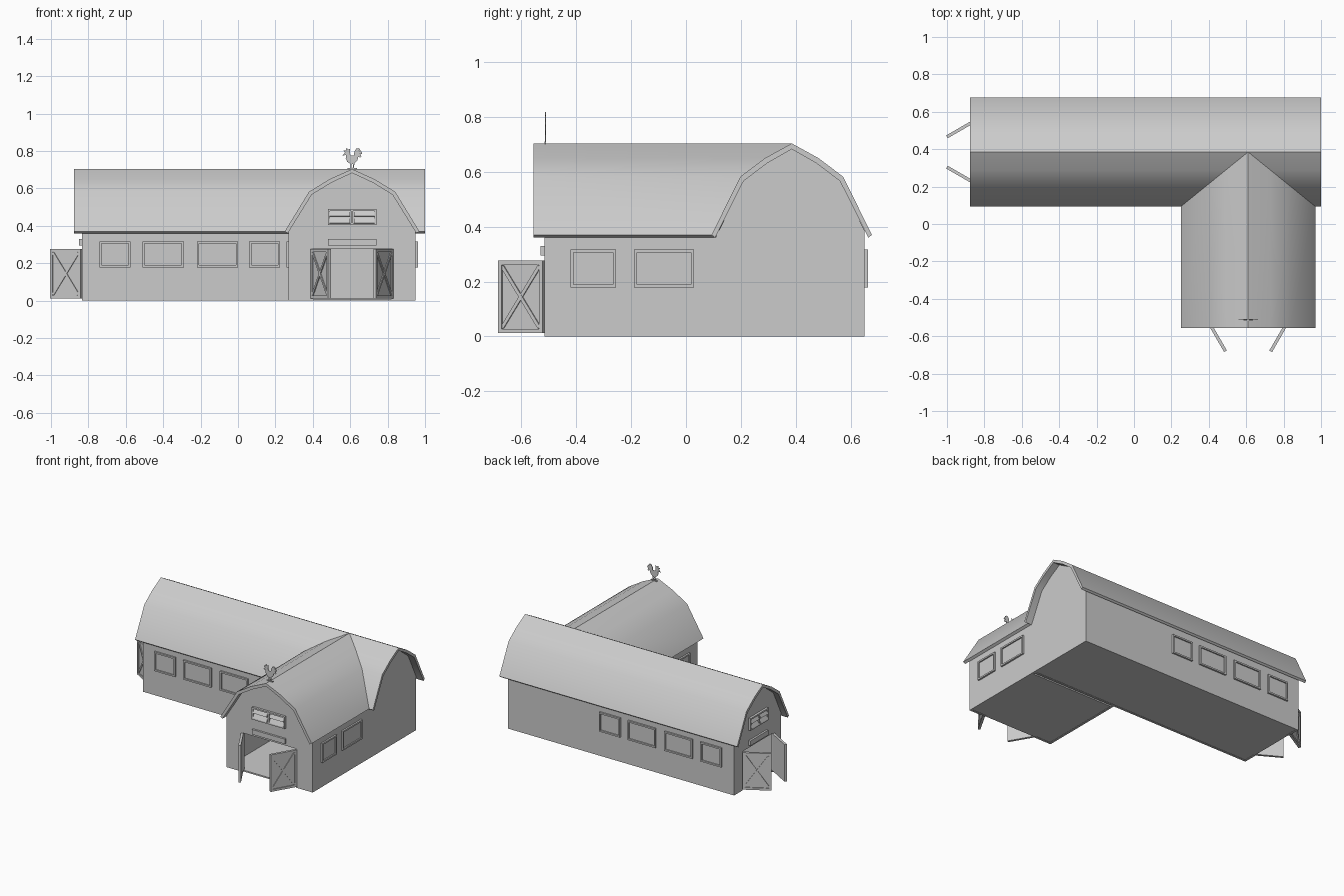
import bpy, bmesh
from math import radians, atan2, hypot
from mathutils import Matrix, Vector

if "Cube" in bpy.data.objects:
    bpy.data.objects.remove(bpy.data.objects["Cube"])

T = Matrix.Translation


def R(deg, axis):
    return Matrix.Rotation(radians(deg), 4, axis)


def finish(name, bm, smooth=False):
    bmesh.ops.recalc_face_normals(bm, faces=bm.faces)
    me = bpy.data.meshes.new(name)
    bm.to_mesh(me)
    bm.free()
    ob = bpy.data.objects.new(name, me)
    bpy.context.collection.objects.link(ob)
    if smooth:
        bpy.ops.object.select_all(action='DESELECT')
        ob.select_set(True)
        bpy.context.view_layer.objects.active = ob
        bpy.ops.object.shade_smooth_by_angle(angle=radians(35))
    return ob


def box(bm, lo, hi, M):
    lo, hi = Vector(lo), Vector(hi)
    s = hi - lo
    bmesh.ops.create_cube(bm, size=1, matrix=M @ T((lo + hi) / 2) @ Matrix.Diagonal((*s, 1)))


def bar(bm, p, q, width, y0, y1, M):
    """Straight batten between two (x, z) points."""
    dx, dz = q[0] - p[0], q[1] - p[1]
    rot = Matrix.Rotation(-atan2(dz, dx), 4, 'Y')
    box(bm, (0, y0, -width / 2), (hypot(dx, dz), y1, width / 2), M @ T((p[0], 0, p[1])) @ rot)


def frame(bm, x0, x1, z0, z1, t, y0, y1, M):
    """Rectangular frame in the xz plane."""
    for a, b in ((x0, x0 + t), (x1 - t, x1)):
        box(bm, (a, y0, z0), (b, y1, z1), M)
    for a, b in ((z0, z0 + t), (z1 - t, z1)):
        box(bm, (x0 + t, y0, a), (x1 - t, y1, b), M)


def extrude(bm, pts, y0, y1, M):
    """Prism from an (x, z) outline; y1 may be a function of x."""
    f1 = y1 if callable(y1) else (lambda x: y1)
    a = [bm.verts.new(M @ Vector((x, y0, z))) for x, z in pts]
    b = [bm.verts.new(M @ Vector((x, f1(x), z))) for x, z in pts]
    n = len(pts)
    bm.faces.new(a)
    bm.faces.new(b[::-1])
    for i in range(n):
        j = (i + 1) % n
        bm.faces.new((a[i], a[j], b[j], b[i]))


# Gambrel section: (fraction of half width, height)
OUTER = [(0, .703), (.33, .65), (.64, .582), (1, .37)]
INNER = [(0, .682), (.31, .63), (.60, .566), (.955, .36)]
DOOR_TOP = .278


def mirrored(half, prof):
    right = [(f * half, z) for f, z in prof]
    return [(-x, z) for x, z in right[:0:-1]] + right


def gable(w, roof_half, d=None):
    top = [(x, z + .006) for x, z in mirrored(roof_half, INNER[:3])]
    base = [(-d, 0), (-d, DOOR_TOP), (d, DOOR_TOP), (d, 0)] if d else []
    return [(-w, 0)] + base + [(w, 0), (w, .385)] + top[::-1] + [(-w, .385)]


def building(name, M, w, roof_half, length, d, roof_y, windows, back):
    k = w / .34
    # walls, floor and gable ends
    bm = bmesh.new()
    extrude(bm, gable(w, roof_half, d), 0, .015, M)
    if back:
        extrude(bm, gable(w, roof_half), length - .015, length, M)
    for s in (-1, 1):
        x0, x1 = sorted((s * w, s * (w - .015)))
        box(bm, (x0, .015, 0), (x1, length - .015 * back, .385), M)
    box(bm, (-w + .015, .004, .002), (w - .015, length - .015, .012), M)
    finish(name + "_walls", bm)

    # roof slab
    bm = bmesh.new()
    extrude(bm, mirrored(roof_half, OUTER) + mirrored(roof_half, INNER)[::-1],
            roof_y[0], roof_y[1], M)
    finish(name + "_roof", bm, smooth=True)

    # windows on both long sides
    bm = bmesh.new()
    for s in (-1, 1):
        S = M @ Matrix.Diagonal((s, 1, 1, 1)) @ T((w, 0, 0)) @ R(90, 'Z')
        for y, wid in windows:
            frame(bm, y, y + wid, .178, .316, .011, -.012, .002, S)
            box(bm, (y + .01, -.003, .188), (y + wid - .01, .001, .306), S)
    finish(name + "_windows", bm)

    # louvred loft vent and lintel board
    bm = bmesh.new()
    h = .13 * k
    frame(bm, -h, h, .403, .49, .011, -.016, .002, M)
    box(bm, (-.006, -.016, .414), (.006, .002, .479), M)
    for s in (-1, 1):
        for z in (.428, .464):
            box(bm, (-h / 2 + .01, -.003, -.016), (h / 2 - .01, .003, .016),
                M @ T((s * h / 2, -.01, z)) @ R(-28, 'X'))
    finish(name + "_loft_vent", bm)
    bm = bmesh.new()
    box(bm, (-h, -.014, .295), (h, .002, .33), M)
    finish(name + "_lintel", bm)

    # pair of open cross-braced doors
    for s, side in ((-1, "left"), (1, "right")):
        D = M @ Matrix.Diagonal((-s, 1, 1, 1)) @ T((-d, 0, 0)) @ R(-60, 'Z')
        L, z0, z1 = .188, .012, DOOR_TOP - .002
        bm = bmesh.new()
        box(bm, (0, -.008, z0), (L, .003, z1), D)
        frame(bm, 0, L, z0, z1, .016, -.014, -.007, D)
        bar(bm, (.016, z0 + .02), (L - .016, z1 - .02), .013, -.0135, -.007, D)
        bar(bm, (.016, z1 - .02), (L - .016, z0 + .02), .013, -.013, -.007, D)
        finish(f"{name}_door_{side}", bm)


# Long barn runs along x with its doors facing -x
building("long_barn", T((-.835, .385, 0)) @ R(-90, 'Z'), .265, .292, 1.785, .17,
         (-.043, 1.835),
         [(.095, .165), (.325, .22), (.615, .22), (.895, .165)], True)

# Front wing faces -y, its roof mitred into the long barn
building("wing", T((.61, -.515, 0)), .34, .36, .635, .21,
         (-.04, lambda x: .90 - .29 * abs(x) / .36),
         [(.095, .165), (.325, .22)], False)

# Rooster weather vane, a flat silhouette
W = T((.61, -.512, 0))
bm = bmesh.new()
body = [(-.006, .728), (-.026, .742), (-.034, .760), (-.033, .778), (-.052, .776),
        (-.038, .789), (-.046, .803), (-.034, .803), (-.030, .817), (-.020, .807),
        (-.010, .813), (-.011, .798), (-.013, .786), (-.004, .775), (.010, .777),
        (.012, .796), (.022, .812), (.036, .815), (.044, .806), (.034, .800),
        (.046, .802), (.054, .792), (.051, .781), (.042, .788), (.050, .772),
        (.044, .764), (.034, .770), (.028, .750), (.012, .732)]
extrude(bm, body, -.002, .002, W)
bar(bm, (-.004, .735), (-.007, .708), .006, -.002, .002, W)
bar(bm, (.010, .735), (.006, .708), .006, -.002, .002, W)
box(bm, (-.025, -.003, .702), (.025, .003, .709), W)
box(bm, (-.004, -.003, .69), (.004, .003, .703), W)
finish("rooster_vane", bm)
